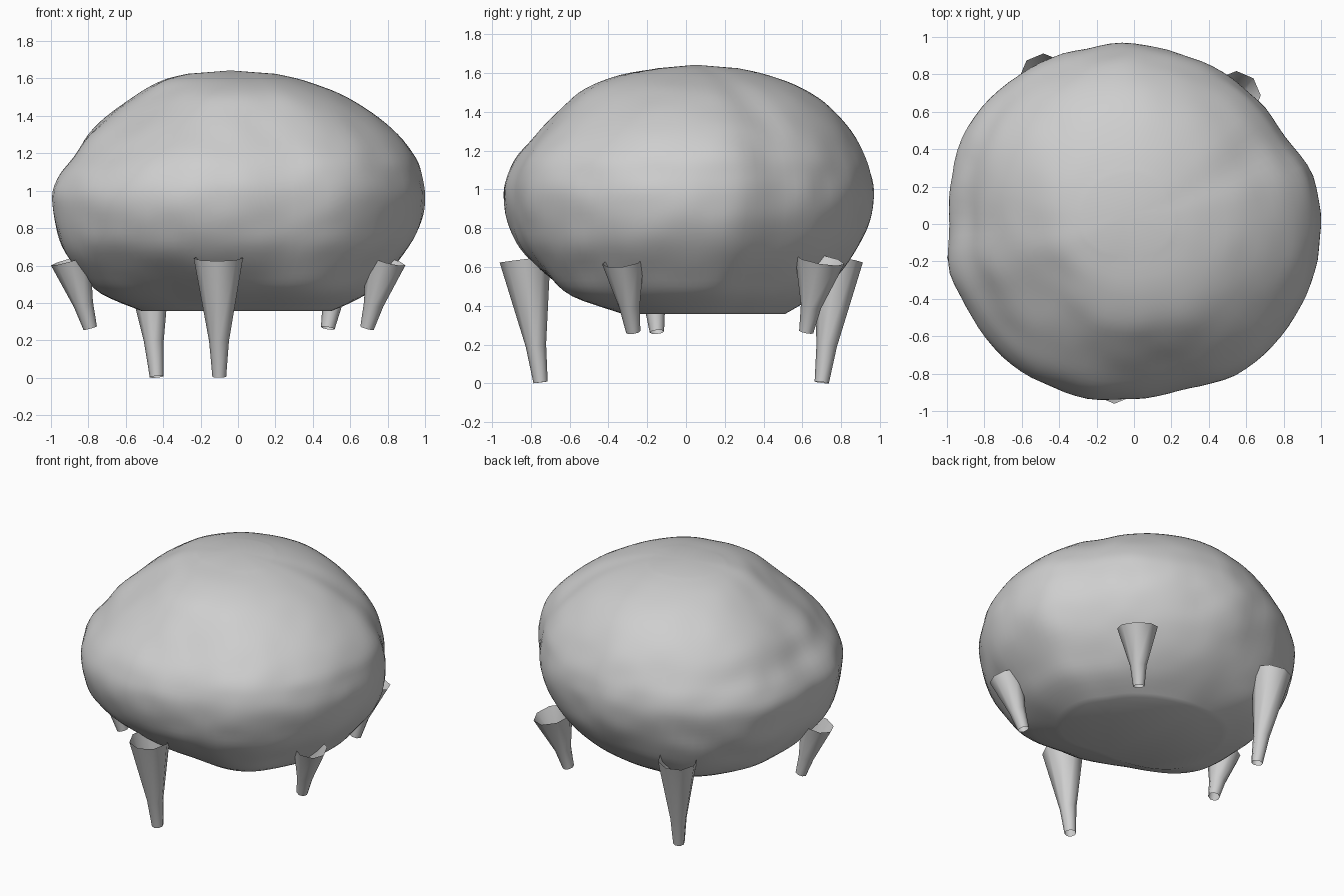
import bpy, bmesh, math
from mathutils import Vector, noise

cube = bpy.data.objects.get("Cube")
if cube:
    bpy.data.objects.remove(cube, do_unlink=True)

# One plain grey for everything
grey = bpy.data.materials.new("plain grey")
grey.use_nodes = True
colour = (0.62, 0.62, 0.62, 1)
grey.diffuse_color = colour
grey.node_tree.nodes["Principled BSDF"].inputs["Base Color"].default_value = colour


def make_object(name, bm):
    mesh = bpy.data.meshes.new(name)
    bm.to_mesh(mesh)
    bm.free()
    mesh.materials.append(grey)
    obj = bpy.data.objects.new(name, mesh)
    bpy.context.collection.objects.link(obj)
    bpy.ops.object.select_all(action='DESELECT')
    obj.select_set(True)
    bpy.context.view_layer.objects.active = obj
    bpy.ops.object.shade_smooth_by_angle(angle=math.radians(60))


def catmull(a, b, c, d, t):
    return 0.5 * (2 * b + (c - a) * t + (2 * a - 5 * b + 4 * c - d) * t * t
                  + (3 * b - a - 3 * c + d) * t ** 3)


def bridge(bm, lower, upper):
    count = len(lower)
    for i in range(count):
        j = (i + 1) % count
        bm.faces.new((lower[i], lower[j], upper[j], upper[i]))


# Body outline seen from above: radius at equal steps around the z axis
PLAN = [1, .99, .935, .935, .935, .945, .965, .975, 1, 1.02, 1.03, 1.01,
        .99, 1.02, 1.01, 1, .98, .96, .935, .93, .965, .985, .99, 1]

# Body profile: height, then reach towards +x, +y, -x, -y
PROFILE = [
    (.357, .5, .5, .52, .3),
    (.45, .7, .65, .74, .56),
    (.56, .81, .78, .85, .72),
    (.7, .92, .88, .94, .86),
    (.84, .98, .935, .98, .92),
    (.97, 1, .96, 1, .94),
    (1.08, .985, .945, .96, .92),
    (1.18, .955, .91, .89, .87),
    (1.3, .86, .845, .815, .76),
    (1.42, .71, .74, .69, .65),
    (1.52, .54, .6, .55, .53),
    (1.59, .35, .42, .42, .35),
    (1.625, .2, .27, .28, .14),
]
WIDEST = [max(row[k] for row in PROFILE) for k in range(1, 5)]
SEGMENTS, STEPS = 96, 4

# Hollows and swellings: centre, spread, outward push
LUMPS = [
    (Vector((-.52, -.38, 1.4)), .34, -.09),
    (Vector((-.4, -.5, .47)), .25, -.07),
    (Vector((.36, -.5, .47)), .25, .08),
    (Vector((-.4, .55, .47)), .25, .06),
]


def plan_radius(angle):
    step = angle / math.tau * len(PLAN)
    i = int(step)
    near = [PLAN[(i + k) % len(PLAN)] for k in (-1, 0, 1, 2)]
    return catmull(*near, step - i)


def profile_row(position):
    last = len(PROFILE) - 1
    i = min(int(position), last - 1)
    rows = [PROFILE[min(max(i + k, 0), last)] for k in (-1, 0, 1, 2)]
    return [catmull(*values, position - i) for values in zip(*rows)]


def build_body():
    bm = bmesh.new()
    rings = []
    total = (len(PROFILE) - 1) * STEPS
    for level in range(total + 1):
        z, *reach = profile_row(level / STEPS)
        ratio = [r / w for r, w in zip(reach, WIDEST)]
        ring = []
        for s in range(SEGMENTS):
            angle = math.tau * s / SEGMENTS
            c, n = math.cos(angle), math.sin(angle)
            along_x = ratio[0] if c > 0 else ratio[2]
            along_y = ratio[1] if n > 0 else ratio[3]
            radius = plan_radius(angle) * (along_x * c * c + along_y * n * n)
            spot = Vector((c * radius, n * radius, z))
            for centre, spread, push in LUMPS:
                radius += push * math.exp(-((spot - centre).length / spread) ** 2)
            # Gentle worn bumps
            radius *= 1 + .01 * noise.noise(spot * 3) + .01 * noise.noise(spot * 6)
            ring.append(bm.verts.new((c * radius, n * radius, z)))
        rings.append(ring)
    for lower, upper in zip(rings, rings[1:]):
        bridge(bm, lower, upper)
    # Flat underside and rounded crown
    bm.faces.new(list(reversed(rings[0])))
    peak = bm.verts.new((-.04, .05, 1.643))
    crown = rings[-1]
    for i in range(SEGMENTS):
        bm.faces.new((crown[i], crown[(i + 1) % SEGMENTS], peak))
    make_object("boulder_body", bm)


def build_leg(name, foot, top, rim, knee):
    """Eight-sided hollow leg: narrow shank flaring to a wide open rim."""
    foot, top = Vector(foot), Vector(top)
    axis = top - foot
    turn = Vector((0, 0, 1)).rotation_difference(axis)
    bm = bmesh.new()
    rings = []
    for along, radius in ((0, .037), (knee, .053), (1, rim)):
        ring = []
        for s in range(8):
            angle = math.tau * s / 8
            offset = Vector((math.cos(angle), math.sin(angle), 0)) * radius
            ring.append(bm.verts.new(foot + axis * along + turn @ offset))
        rings.append(ring)
    for lower, upper in zip(rings, rings[1:]):
        bridge(bm, lower, upper)
    make_object(name, bm)


build_body()

# Two long legs and three short ones
build_leg("front_leg", (-.1, -.75, .005), (-.105, -.83, .64), .132, .3)
build_leg("back_right_leg", (-.435, .7, .005), (-.485, .785, .64), .128, .3)
build_leg("back_left_leg", (.48, .62, .265), (.55, .69, .64), .13, .35)
build_leg("left_leg", (.69, -.272, .265), (.79, -.325, .63), .109, .35)
build_leg("right_leg", (-.79, -.15, .265), (-.895, -.18, .63), .109, .35)
